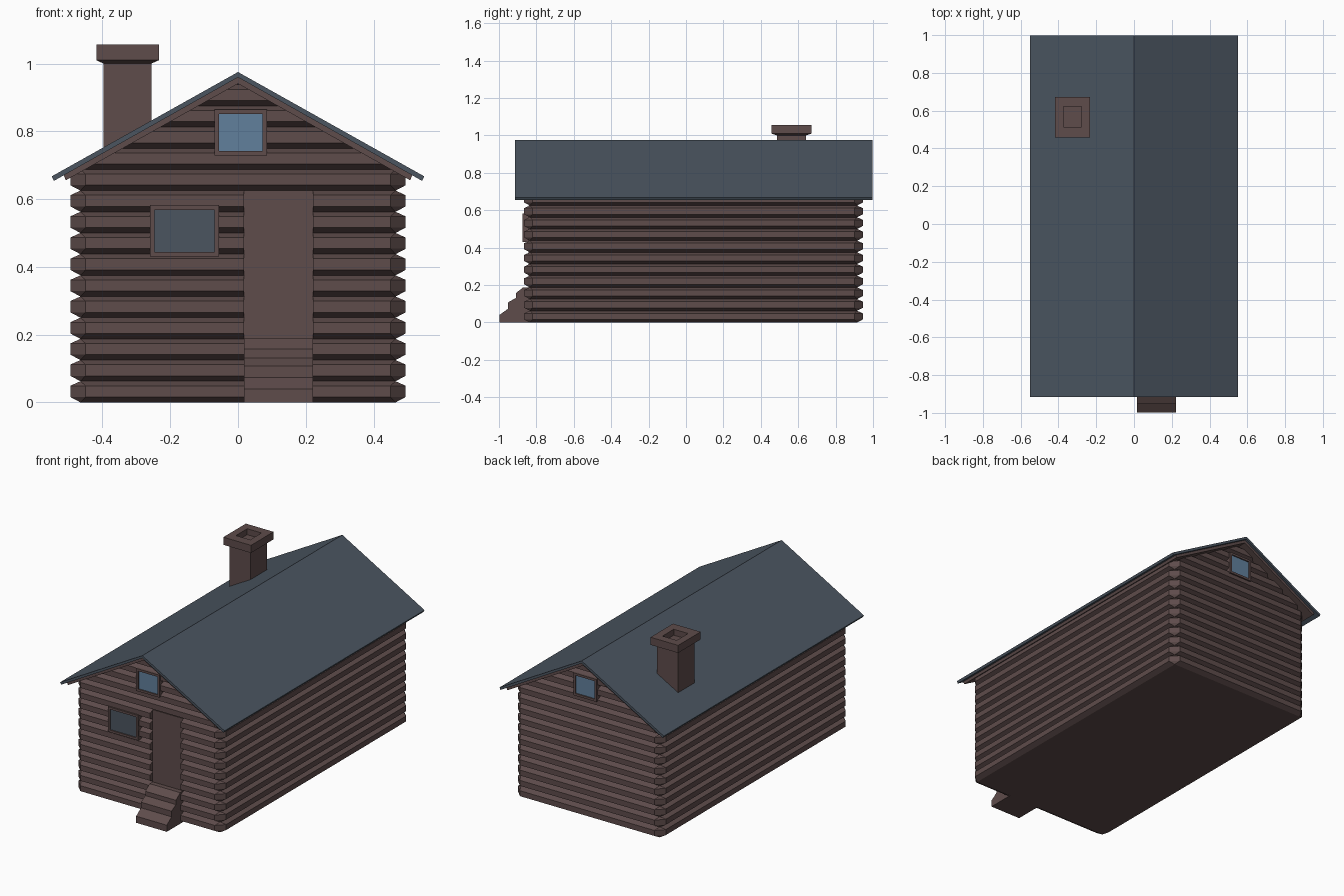
import bpy, bmesh
from mathutils import Vector

if "Cube" in bpy.data.objects:
    bpy.data.objects.remove(bpy.data.objects["Cube"])


def material(name, rgb):
    m = bpy.data.materials.new(name)
    m.diffuse_color = (*rgb, 1)
    m.use_nodes = True
    m.node_tree.nodes["Principled BSDF"].inputs["Base Color"].default_value = m.diffuse_color
    return m


BROWN = material("log_brown", (0.112, 0.072, 0.070))
SLATE = material("slate_blue", (0.070, 0.091, 0.118))
GLASS = material("pale_blue_glass", (0.120, 0.215, 0.335))


def finish(name, bm, mat):
    bmesh.ops.remove_doubles(bm, verts=bm.verts[:], dist=0.0002)
    bmesh.ops.recalc_face_normals(bm, faces=bm.faces[:])
    me = bpy.data.meshes.new(name)
    bm.to_mesh(me)
    bm.free()
    me.materials.append(mat)
    ob = bpy.data.objects.new(name, me)
    bpy.context.collection.objects.link(ob)
    return ob


def loft(rings):
    """Closed skin over a stack of equal-length point rings."""
    bm = bmesh.new()
    vs = [[bm.verts.new(p) for p in r] for r in rings]
    n = len(rings[0])
    for a, b in zip(vs, vs[1:]):
        for i in range(n):
            j = (i + 1) % n
            bm.faces.new((a[i], a[j], b[j], b[i]))
    bm.faces.new(vs[0])
    bm.faces.new(vs[-1])
    return bm


def rect(x0, x1, y0, y1, z):
    return [(x0, y0, z), (x1, y0, z), (x1, y1, z), (x0, y1, z)]


def box(name, x0, x1, y0, y1, z0, z1, mat):
    return finish(name, loft([rect(x0, x1, y0, y1, z) for z in (z0, z1)]), mat)


# Log walls: bulging rings with chamfered corners and a door recess
PITCH = 0.0625
DOOR_L, DOOR_R = 0.017, 0.222
FRONT, BACK, SIDE = -0.835, 0.915, 0.465


def log_ring(z, out, door):
    d = 0.03 if out else 0.0
    c = 0.045 if out else 0.0
    x, yf, yb = SIDE + d, FRONT - d, BACK + d
    yd = FRONT if door else yf
    pts = [(c - x, yf), (DOOR_L, yf), (DOOR_L, yd), (DOOR_R, yd), (DOOR_R, yf),
           (x - c, yf), (x, yf + c), (x, yb - c), (x - c, yb),
           (c - x, yb), (-x, yb - c), (-x, yf + c)]
    return [(px, py, z) for px, py in pts]


rings = []
for k in range(16):
    door = 3 <= k <= 9
    for dz, out in ((0, False), (0.016, True), (0.049, True)):
        rings.append(log_ring(k * PITCH + dz, out, door))
rings.append(log_ring(16 * PITCH, False, False))
walls = loft(rings)
bmesh.ops.remove_doubles(walls, verts=walls.verts[:], dist=0.0002)
# Trim the gables to the roof pitch
SLOPE = 0.56
for s in (-1, 1):
    cut = bmesh.ops.bisect_plane(
        walls, geom=walls.verts[:] + walls.edges[:] + walls.faces[:],
        plane_co=Vector((0, 0, 0.952)), plane_no=Vector((s * SLOPE, 0, 1)),
        clear_outer=True)
    rim = [e for e in cut["geom_cut"] if isinstance(e, bmesh.types.BMEdge)]
    bmesh.ops.holes_fill(walls, edges=rim, sides=0)
finish("log_walls", walls, BROWN)


# Roof covering and the boards below it
def roof(name, top, half, y0, y1, t, mat):
    e = top - SLOPE * half
    prof = [(-half, e), (0, top), (half, e), (half - 0.007, e - t),
            (0, top - t * 1.2), (0.007 - half, e - t)]
    finish(name, loft([[(x, y, z) for x, z in prof] for y in (y0, y1)]), mat)


roof("roof_slates", 0.975, 0.55, -0.915, 0.998, 0.013, SLATE)
roof("roof_boards", 0.960, 0.515, -0.90, 0.983, 0.016, BROWN)


# Windows: four-sided frame around a recessed pane; s points outward along y
def window(name, x0, x1, z0, z1, b, y, s, glass):
    def ring(inset, yy):
        return [(x0 + inset, yy, z0 + inset), (x1 - inset, yy, z0 + inset),
                (x1 - inset, yy, z1 - inset), (x0 + inset, yy, z1 - inset)]
    back, face, pane = y - s * 0.04, y, y - s * 0.007
    ob = finish(name, loft([ring(0, back), ring(0, face), ring(b, face), ring(b, pane)]), BROWN)
    ob.data.materials.append(glass)
    for p in ob.data.polygons:
        if abs(p.center.y - pane) < 0.001:
            p.material_index = 1


window("front_window", -0.26, -0.056, 0.43, 0.582, 0.0135, -0.874, -1, SLATE)
window("front_attic_window", -0.07, 0.086, 0.728, 0.864, 0.0135, -0.874, -1, GLASS)
window("back_attic_window", -0.07, 0.086, 0.728, 0.864, 0.0135, 0.954, 1, GLASS)

# Door panel
box("door", DOOR_L, DOOR_R, FRONT - 0.006, FRONT + 0.002, 0.1875, 0.625, BROWN)

# Front steps with sloping treads
steps = [(-0.83, 0), (-0.998, 0), (-0.998, 0.04), (-0.952, 0.073), (-0.952, 0.107),
         (-0.91, 0.131), (-0.91, 0.157), (-0.87, 0.188), (-0.83, 0.188)]
finish("front_steps", loft([[(x, y, z) for y, z in steps] for x in (DOOR_L, DOOR_R)]), BROWN)

# Chimney with flared cap and flue
shaft = (-0.397, -0.256, 0.487, 0.642)
cap = (-0.418, -0.233, 0.457, 0.672)
flue = (-0.374, -0.278, 0.514, 0.622)
finish("chimney", loft([rect(*shaft, 0.68), rect(*shaft, 1.0), rect(*cap, 1.01),
                        rect(*cap, 1.056), rect(*flue, 1.056), rect(*flue, 1.02)]), BROWN)
